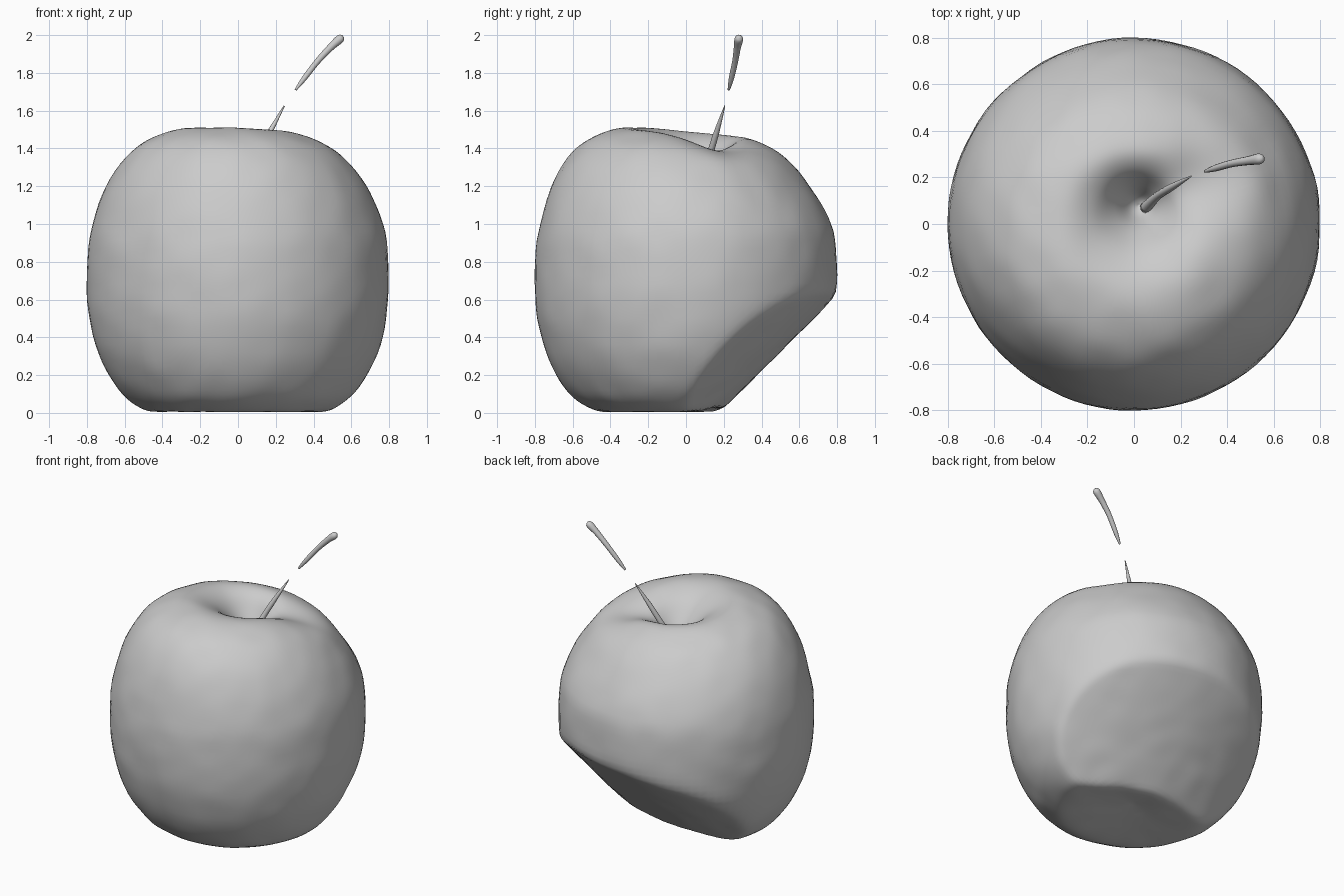
import bpy, bmesh, math
from mathutils import Vector, noise

if "Cube" in bpy.data.objects:
    bpy.data.objects.remove(bpy.data.objects["Cube"])


def smoothstep(t):
    t = max(0.0, min(1.0, t))
    return t * t * (3 - 2 * t)


def catmull(pts, steps):
    out = []
    for i in range(len(pts) - 1):
        p = [Vector(pts[max(0, min(len(pts) - 1, i + k))]) for k in (-1, 0, 1, 2)]
        for s in range(steps):
            t = s / steps
            out.append(0.5 * (2 * p[1] + (p[2] - p[0]) * t
                              + (2 * p[0] - 5 * p[1] + 4 * p[2] - p[3]) * t * t
                              + (3 * p[1] - p[0] - 3 * p[2] + p[3]) * t ** 3))
    out.append(Vector(pts[-1]))
    return out


def sculpt(x, y, z, upper):
    r = math.hypot(x, y)
    # tilted crown, off-centre hollow and a low spot in its rim
    if upper:
        w = smoothstep((z - 0.9) / 0.4)
        k = math.exp(-(r / 0.25) ** 2)
        z -= w * (0.09 * y + 0.03 * x)
        z -= w * 0.07 * math.exp(-((x - 0.27) ** 2 + (y - 0.15) ** 2) / 0.03)
        x, y = x + 0.02 * k, y + 0.08 * k
    # flattened, slightly bulging patch low on the back
    e = y - z + 0.12 * x + 0.45 * x * x - 0.17
    e = 0.5 * (e + math.sqrt(e * e + 0.0006)) if e > -0.3 else 0
    y, z = y - e / 2, z + e / 2
    # faint uneven skin
    n = 0.005 * noise.noise(Vector((x, y, z)) * 7)
    d = Vector((x, y, z - 0.7)).normalized() * n
    return Vector((x + d.x, y + d.y, max(0.003, z + d.z)))


# Apple body: spun profile, then shaped
profile = [(0, 0.05), (0.2, 0.025), (0.42, 0.005), (0.53, 0.035), (0.63, 0.12),
           (0.725, 0.28), (0.785, 0.5), (0.8, 0.73), (0.78, 0.96), (0.70, 1.18),
           (0.57, 1.36), (0.43, 1.45), (0.30, 1.48), (0.19, 1.435), (0.10, 1.33),
           (0.04, 1.23), (0, 1.2)]
N = 96
prof = catmull(profile, 5)
bm = bmesh.new()
rings = []
for i, p in enumerate(prof):
    up = i > len(prof) // 2
    if i in (0, len(prof) - 1):
        rings.append([bm.verts.new(sculpt(0, 0, p.y, up))] * N)
        continue
    rings.append([bm.verts.new(sculpt(p.x * math.cos(math.tau * j / N),
                                      p.x * math.sin(math.tau * j / N), p.y, up))
                  for j in range(N)])
for a, b in zip(rings, rings[1:]):
    for j in range(N):
        k = (j + 1) % N
        bm.faces.new(list(dict.fromkeys((a[j], a[k], b[k], b[j]))))
bmesh.ops.recalc_face_normals(bm, faces=bm.faces)
for f in bm.faces:
    f.smooth = True
mesh = bpy.data.meshes.new("apple_body")
bm.to_mesh(mesh)
bm.free()
bpy.context.collection.objects.link(bpy.data.objects.new("apple_body", mesh))


def stem(name, pts):
    """Tapered tube; each point is x, y, z, radius."""
    path = catmull(pts, 5)
    bm = bmesh.new()
    rings = []
    for i, p in enumerate(path):
        t = (path[min(i + 1, len(path) - 1)] - path[max(i - 1, 0)]).to_3d().normalized()
        u = t.cross(Vector((0, 0, 1))).normalized()
        v = u.cross(t)
        rings.append([bm.verts.new(p.to_3d() + max(p[3], 0.001) *
                                   (u * math.cos(math.tau * j / 12) + v * math.sin(math.tau * j / 12)))
                      for j in range(12)])
    for a, b in zip(rings, rings[1:]):
        for j in range(12):
            k = (j + 1) % 12
            bm.faces.new((a[j], a[k], b[k], b[j]))
    bm.faces.new(rings[0])
    bm.faces.new(rings[-1])
    bmesh.ops.recalc_face_normals(bm, faces=bm.faces)
    for f in bm.faces:
        f.smooth = True
    m = bpy.data.meshes.new(name)
    bm.to_mesh(m)
    bm.free()
    bpy.context.collection.objects.link(bpy.data.objects.new(name, m))


# Stem in two separate pieces, with a gap between them
stem("lower_stem", [(0.05, 0.07, 1.22, 0.025), (0.10, 0.12, 1.35, 0.018),
                    (0.165, 0.16, 1.48, 0.015), (0.245, 0.205, 1.625, 0.003)])
stem("upper_stem", [(0.305, 0.226, 1.71, 0.006), (0.35, 0.24, 1.77, 0.014),
                    (0.42, 0.26, 1.86, 0.016), (0.49, 0.272, 1.935, 0.019),
                    (0.54, 0.28, 1.98, 0.023), (0.556, 0.283, 1.993, 0.009)])
